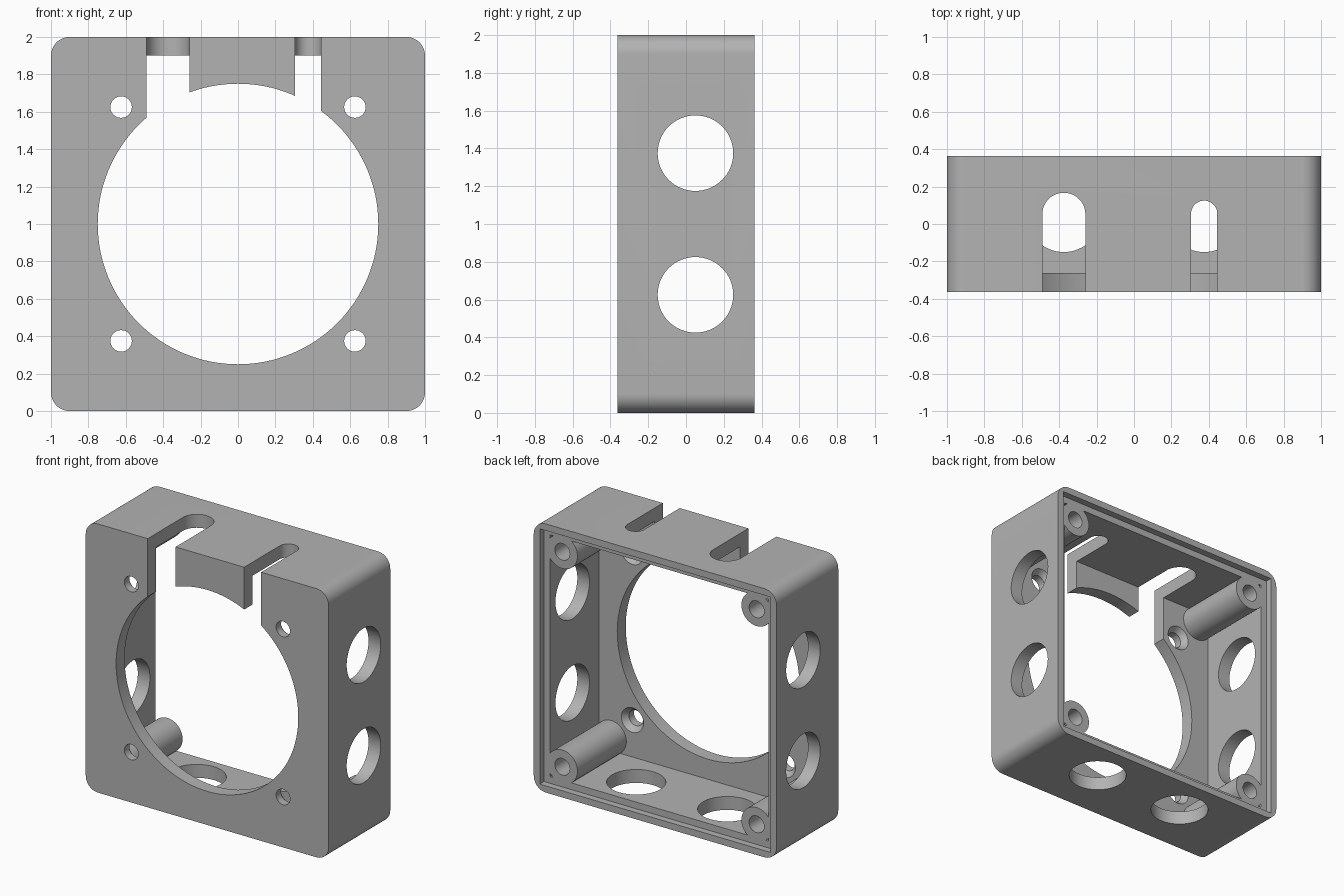
import bpy
import bmesh
from math import pi, sin, cos
from mathutils import Matrix, Vector

cube = bpy.data.objects.get("Cube")
if cube:
    bpy.data.objects.remove(cube, do_unlink=True)

FRONT, BACK = -0.3625, 0.3625
PLATE = FRONT + 0.1        # inner face of the front plate
SHELF = BACK - 0.05        # step that receives a lid
MID = 1.0                  # height of the centre
CORNERS = [(sx, sz) for sx in (-1, 1) for sz in (-1, 1)]

grey = bpy.data.materials.new("plain grey")
grey.use_nodes = True
colour = (0.45, 0.45, 0.45, 1)
grey.diffuse_color = colour
grey.node_tree.nodes["Principled BSDF"].inputs["Base Color"].default_value = colour


def make(name, bm):
    bmesh.ops.recalc_face_normals(bm, faces=bm.faces)
    mesh = bpy.data.meshes.new(name)
    bm.to_mesh(mesh)
    bm.free()
    mesh.materials.append(grey)
    obj = bpy.data.objects.new(name, mesh)
    bpy.context.collection.objects.link(obj)
    return obj


def block(name, half, y0, y1, bevel=0):
    """Square block around the centre, optionally with rounded y edges."""
    bm = bmesh.new()
    bmesh.ops.create_cube(bm, size=1)
    bmesh.ops.scale(bm, vec=(2 * half, y1 - y0, 2 * half), verts=bm.verts)
    bmesh.ops.translate(bm, vec=(0, (y0 + y1) / 2, MID), verts=bm.verts)
    if bevel:
        edges = [e for e in bm.edges
                 if abs(e.verts[0].co.y - e.verts[1].co.y) > 0.1]
        bmesh.ops.bevel(bm, geom=edges, offset=bevel, segments=12,
                        profile=0.5, affect='EDGES')
    return make(name, bm)


def rod(name, start, end, r1, r2=None, sides=48):
    """Cylinder or cone between two points."""
    a, b = Vector(start), Vector(end)
    turn = (b - a).to_track_quat('Z', 'Y').to_matrix().to_4x4()
    bm = bmesh.new()
    bmesh.ops.create_cone(bm, cap_ends=True, segments=sides, radius1=r1,
                          radius2=r1 if r2 is None else r2,
                          depth=(b - a).length,
                          matrix=Matrix.Translation((a + b) / 2) @ turn)
    return make(name, bm)


def slot(name, x0, x1, y_end):
    """Upright slot cutter, open at the front and round at the rear."""
    x, r = (x0 + x1) / 2, (x1 - x0) / 2
    arc = [(x + r * cos(pi * i / 24), y_end - r + r * sin(pi * i / 24))
           for i in range(25)]
    bm = bmesh.new()
    pts = [(x0, FRONT - 0.2), (x1, FRONT - 0.2)] + arc
    face = bm.faces.new([bm.verts.new((px, py, MID + 0.2)) for px, py in pts])
    ext = bmesh.ops.extrude_face_region(bm, geom=[face])["geom"]
    bmesh.ops.translate(bm, vec=(0, 0, 1),
                        verts=[v for v in ext if isinstance(v, bmesh.types.BMVert)])
    return make(name, bm)


def combine(target, tool, operation='DIFFERENCE'):
    tool.hide_render = True
    mod = target.modifiers.new("cut", 'BOOLEAN')
    mod.operation, mod.solver, mod.object = operation, 'EXACT', tool
    bpy.context.view_layer.objects.active = target
    bpy.ops.object.modifier_apply(modifier=mod.name)
    bpy.data.objects.remove(tool, do_unlink=True)


# Open-backed shell with rounded corners
shell = block("box_shell", 1.0, FRONT, BACK, bevel=0.1)
combine(shell, block("cavity", 0.9, PLATE, BACK + 0.2))

# Corner screw posts, trimmed level with the lid shelf
for sx, sz in CORNERS:
    x, z = 0.8 * sx, MID + 0.8 * sz
    combine(shell, rod("post", (x, PLATE - 0.04, z), (x, BACK - 0.02, z), 0.125), 'UNION')
combine(shell, block("lid_recess", 0.95, SHELF, BACK + 0.2))
for sx, sz in CORNERS:
    x, z = 0.8 * sx, MID + 0.8 * sz
    combine(shell, rod("pilot", (x, PLATE + 0.1, z), (x, BACK, z), 0.062, sides=32))

# Large round front opening
combine(shell, rod("opening", (0, FRONT - 0.1, MID), (0, PLATE + 0.05, MID), 0.75, sides=128))

# Small front screw holes, countersunk from inside
for sx, sz in CORNERS:
    x, z = 0.625 * sx, MID + 0.625 * sz
    combine(shell, rod("screw", (x, FRONT - 0.1, z), (x, PLATE + 0.05, z), 0.0575, sides=32))
    combine(shell, rod("sink", (x, PLATE - 0.05, z), (x, PLATE + 0.01, z), 0.05, 0.1, sides=32))

# Cable holes through both sides and the bottom
for s in (-1, 1):
    z = MID + 0.375 * s
    combine(shell, rod("side_hole", (-1.2, 0.05, z), (1.2, 0.05, z), 0.2, sides=64))
    x = 0.375 * s
    combine(shell, rod("bottom_hole", (x, 0.05, -0.2), (x, 0.05, 0.3), 0.2, sides=64))

# Two slots through the top and front
combine(shell, slot("wide_slot", -0.49, -0.26, 0.167))
combine(shell, slot("narrow_slot", 0.305, 0.445, 0.125))

# Smooth curves, sharp edges
bpy.ops.object.select_all(action='DESELECT')
shell.select_set(True)
bpy.context.view_layer.objects.active = shell
bpy.ops.object.shade_smooth_by_angle(angle=pi / 6)
